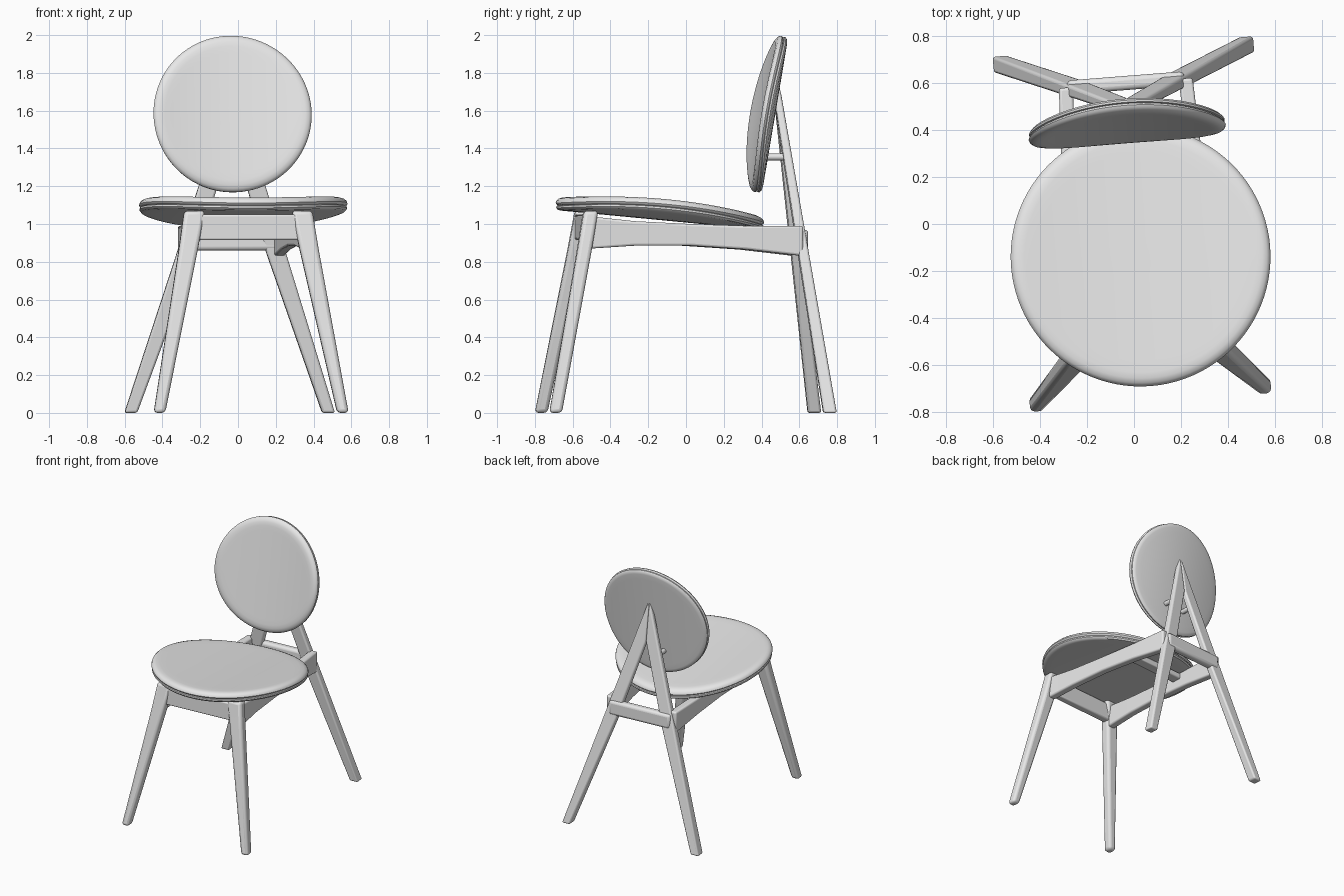
import bpy, bmesh, math
from mathutils import Vector, Matrix

old = bpy.data.objects.get("Cube")
if old:
    bpy.data.objects.remove(old, do_unlink=True)

grey = bpy.data.materials.new("light_grey")
grey.use_nodes = True
grey.diffuse_color = (0.8, 0.8, 0.8, 1)
grey.node_tree.nodes["Principled BSDF"].inputs["Base Color"].default_value = (0.8, 0.8, 0.8, 1)

# The whole chair is turned slightly about the vertical axis
TURN = Matrix.Rotation(math.radians(4.5), 4, 'Z') @ Matrix.Translation((0.012, 0, 0))


def finish(name, bm, bevel=0.0):
    bmesh.ops.recalc_face_normals(bm, faces=bm.faces)
    mesh = bpy.data.meshes.new(name)
    bm.to_mesh(mesh)
    bm.free()
    mesh.materials.append(grey)
    ob = bpy.data.objects.new(name, mesh)
    ob.matrix_world = TURN
    bpy.context.collection.objects.link(ob)
    if bevel:
        mod = ob.modifiers.new("rounded", 'BEVEL')
        mod.width, mod.segments, mod.limit_method = bevel, 3, 'ANGLE'
    bpy.ops.object.select_all(action='DESELECT')
    ob.select_set(True)
    bpy.context.view_layer.objects.active = ob
    bpy.ops.object.shade_smooth_by_angle(angle=math.radians(40))
    return ob


def loft(name, rings, bevel=0.0):
    """Closed skin through rings that have equal point counts."""
    bm = bmesh.new()
    loops = [[bm.verts.new(p) for p in ring] for ring in rings]
    n = len(loops[0])
    for a, b in zip(loops, loops[1:]):
        for i in range(n):
            j = (i + 1) % n
            bm.faces.new((a[i], a[j], b[j], b[i]))
    bm.faces.new(loops[0])
    bm.faces.new(loops[-1])
    return finish(name, bm, bevel)


def rect_xy(x, y, z, w, d):
    return [(x + sx * w / 2, y + sy * d / 2, z)
            for sx, sy in ((-1, -1), (1, -1), (1, 1), (-1, 1))]


def box(name, low, high, bevel):
    c = [(a + b) / 2 for a, b in zip(low, high)]
    w, d = high[0] - low[0], high[1] - low[1]
    return loft(name, [rect_xy(c[0], c[1], z, w, d) for z in (low[2], high[2])], bevel)


def disc(name, profile, place, sides=96, fill=10):
    """Turn a (radius, height) profile, then bend it with place(u, v, w)."""
    (r0, h0), (r1, h1) = profile[0], profile[-1]
    steps = [k / fill for k in range(1, fill)]
    pts = [(r0 * t, h0) for t in steps] + profile + [(r1 * t, h1) for t in reversed(steps)]
    rings = [[place(r * math.cos(math.tau * i / sides), r * math.sin(math.tau * i / sides), h)
              for i in range(sides)] for r, h in pts]
    return loft(name, rings)


def cushion(r):
    return [(r - .06, .036), (r - .035, .034), (r - .015, .026), (r - .004, .014),
            (r, .002), (r - .004, -.006), (r - .012, -.01)]


def shell(r):
    return [(r - .012, -.01), (r - .004, -.014), (r - .003, -.024), (r - .012, -.034), (r - .03, -.036)]


# Saddle-shaped seat
SEAT_R, BACK_R = 0.552, 0.42


def on_seat(u, v, w):
    return (u + .005, v - .14, 1.057 - .095 * v + .045 * (u / SEAT_R) ** 2 + w)


disc("seat_cushion", cushion(SEAT_R), on_seat)
disc("seat_shell", shell(SEAT_R), on_seat)


# Tilted backrest, curved forward at its sides
def on_back(u, v, w):
    lean = math.radians(9.6)
    w *= .85
    return (u - .01, .437 + v * math.sin(lean) - w * math.cos(lean) - .045 * (u / BACK_R) ** 2,
            1.582 + v * math.cos(lean) + w * math.sin(lean))


disc("backrest_cushion", cushion(BACK_R), on_back)
disc("backrest_shell", shell(BACK_R), on_back)

for side, label in ((-1, "right"), (1, "left")):
    # Tapered front leg
    loft(f"front_leg_{label}", [rect_xy(side * x, y, z, w, d) for x, y, z, w, d in
         ((.487, -.732, 0, .06, .066), (.32, -.565, .87, .1, .075), (.285, -.53, 1.07, .11, .075))], .02)

    # Rear leg: one half of the A-frame, meeting its twin on the centre line
    rings = []
    for outer, inner, z_out, z_in in ((.558, .492, 0, 0), (.288, .185, .85, .85), (0, 0, 1.76, 1.45)):
        ring = []
        for x, z, depth in ((outer, z_out, 0), (inner, z_in, 0), (inner, z_in, 1), (outer, z_out, 1)):
            ring.append((side * x, .757 - .15 * z - depth * (.07 - .018 * z), z))
        rings.append(ring)
    loft(f"rear_leg_{label}", rings, .012)

    # Side rail with an arched lower edge
    rings = []
    for y, low, top, x in ((-.53, .87, 1.04, .3), (-.3, .885, 1.015, .29), (0, .885, 1.0, .28),
                           (.3, .865, .99, .268), (.6, .83, .99, .255)):
        rings.append([(side * (x + dx), y, z) for dx, z in
                      ((-.03, low), (.03, low), (.03, top), (-.03, top))])
    loft(f"side_rail_{label}", rings, .012)

    # Peg between rear leg and backrest
    bm = bmesh.new()
    bmesh.ops.create_cone(bm, cap_ends=True, segments=24, radius1=.018, radius2=.018, depth=.11,
                          matrix=Matrix.Translation((side * .085, .46, 1.355)) @ Matrix.Rotation(math.pi / 2, 4, 'X'))
    finish(f"backrest_peg_{label}", bm)

# Cross rails
box("front_rail", (-.27, -.57, .915), (.27, -.515, 1.05), .01)
box("rear_rail", (-.25, .57, .86), (.25, .63, .97), .02)
box("middle_rail", (-.27, .16, .94), (.27, .24, .985), .008)
